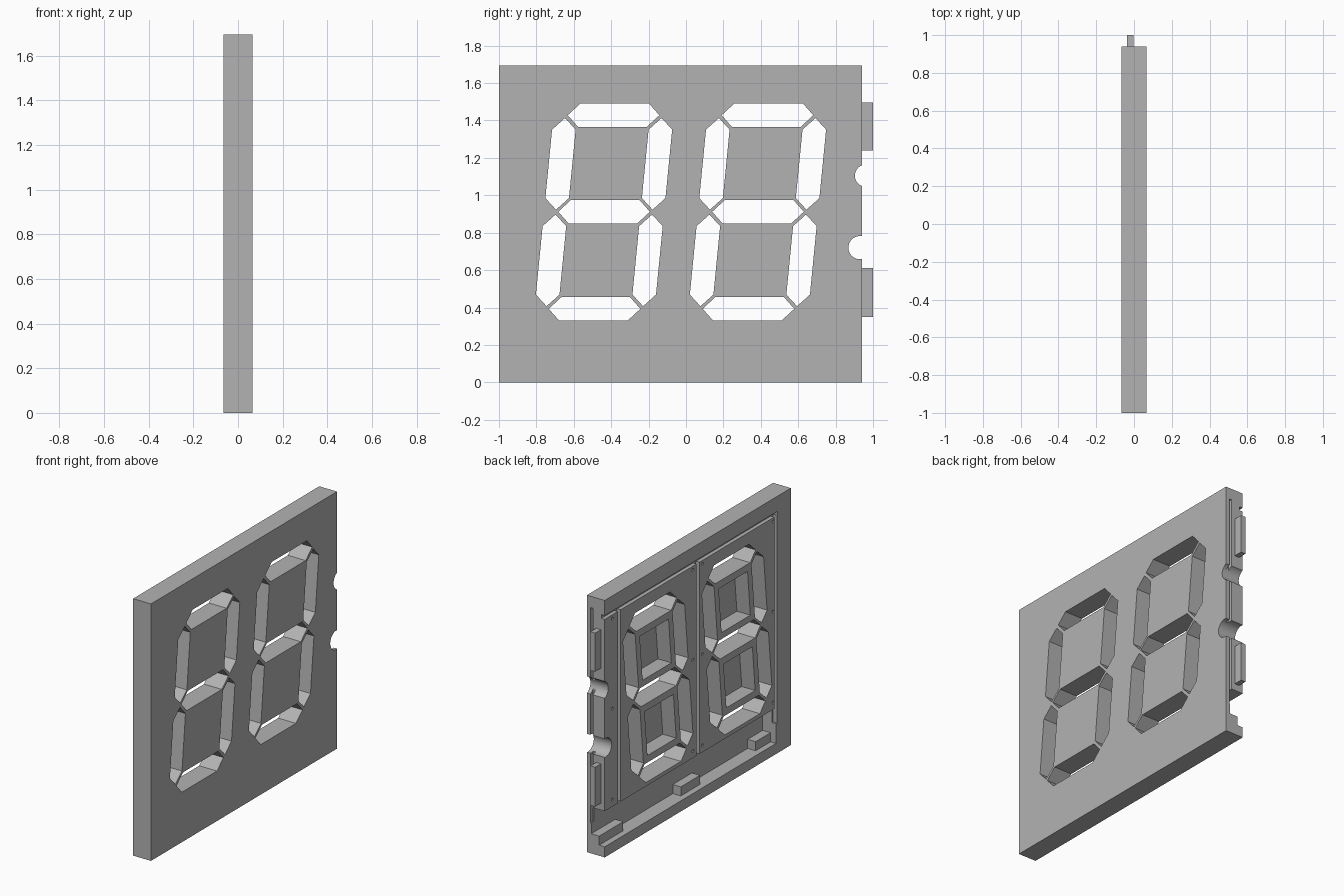
import bpy, bmesh, math

if "Cube" in bpy.data.objects:
    bpy.data.objects.remove(bpy.data.objects["Cube"])

grey = bpy.data.materials.new("light grey plastic")
grey.diffuse_color = (0.45, 0.45, 0.45, 1)
grey.use_nodes = True
grey.node_tree.nodes["Principled BSDF"].inputs["Base Color"].default_value = grey.diffuse_color

BACK, FRONT = -0.065, 0.065      # x of the wired back and the display face
FLOOR = 0.033                    # x of the pocket floors
SHEAR, MID = 0.098, 0.912        # digit slant and middle height
DIGITS = (-0.438, 0.385)         # y centres of the two digits


def make(name, profiles):
    """Extrude (y, z) outlines along x; each entry is (points, x0, x1)."""
    bm = bmesh.new()
    for pts, x0, x1 in profiles:
        a = [bm.verts.new((x0, y, z)) for y, z in pts]
        b = [bm.verts.new((x1, y, z)) for y, z in pts]
        bm.faces.new(a)
        bm.faces.new(b[::-1])
        n = len(a)
        for i in range(n):
            bm.faces.new((a[i], b[i], b[(i + 1) % n], a[(i + 1) % n]))
    bmesh.ops.recalc_face_normals(bm, faces=bm.faces)
    me = bpy.data.meshes.new(name)
    bm.to_mesh(me)
    bm.free()
    me.materials.append(grey)
    ob = bpy.data.objects.new(name, me)
    bpy.context.scene.collection.objects.link(ob)
    return ob


def rect(y0, y1, z0, z1):
    return [(y0, z0), (y1, z0), (y1, z1), (y0, z1)]


def circle(y, z, r, n=24):
    return [(y + r * math.cos(2 * math.pi * i / n), z + r * math.sin(2 * math.pi * i / n))
            for i in range(n)]


def slant(pts, yc, zc):
    return [(yc + y + (z + zc - MID) * SHEAR, z + zc) for y, z in pts]


# seven-segment windows and the hollow islands inside each digit
hexagon = [(-0.245, 0), (-0.183, -0.063), (0.183, -0.063),
           (0.245, 0), (0.183, 0.063), (-0.183, 0.063)]
upright = [(z, y) for y, z in hexagon]
windows, hollows = [], []
for yc in DIGITS:
    for zc in (1.428, MID, 0.393):
        windows.append((slant(hexagon, yc, zc), -0.2, 0.2))
    for zc in (1.168, 0.652):
        for side in (-0.258, 0.258):
            windows.append((slant(upright, yc + side, zc), -0.2, 0.2))
        hollows.append((slant(rect(-0.15, 0.15, -0.15, 0.15), yc, zc), -0.2, FLOOR))

# wiring channel along the bottom, open at the joining edge
channel = [(rect(-0.845, 1.1, 0.07, 0.305), -0.2, FLOOR)]

# shallow grooves: one across the top, three upright
top_groove = [(rect(-0.86, 1.1, 1.57, 1.595), -0.2, BACK + 0.025)]
uprights = [(rect(y - 0.012, y + 0.018, 0.2, 1.593), -0.2, BACK + 0.03)
            for y in (-0.845, -0.035, 0.785)]

# edge slot, cable notches and small screw holes
slot = [(rect(0.91, 1.1, 0.2, 1.62), 0.022, 0.04)]
notches = [(circle(0.963, 1.105, 0.06, 32), -0.2, 0.2),
           (circle(0.93, 0.72, 0.062, 32), -0.2, 0.2)]
screws = [(circle(y, z, 0.01, 10), -0.2, BACK + 0.04)
          for y in (0.86, 0.02, -0.08, -0.815) for z in (1.545, 0.95, 0.35)]

panel = make("display_panel", [(rect(-1, 0.94, 0, 1.695), BACK, FRONT)])
cutters = [make("cutter", p) for p in
           (windows, hollows, channel, top_groove, uprights, slot, notches, screws)]
for c in cutters:
    c.hide_render = True
    mod = panel.modifiers.new("cut", 'BOOLEAN')
    mod.operation, mod.solver, mod.object = 'DIFFERENCE', 'EXACT', c
graph = bpy.context.evaluated_depsgraph_get()
carved = bpy.data.meshes.new_from_object(panel.evaluated_get(graph))
panel.modifiers.clear()
panel.data = carved
carved.materials.clear()
carved.materials.append(grey)
for p in carved.polygons:
    p.material_index = 0
for c in cutters:
    bpy.data.objects.remove(c)

# mounting blocks in the bottom channel
for i, (y0, y1) in enumerate(((-0.85, -0.69), (-0.11, 0.09), (0.69, 0.94))):
    make(f"mounting_block_{i + 1}", [(rect(y0, y1, 0.06, 0.13), -0.025, FLOOR + 0.01)])

# joining tabs on the far edge
for name, z0, z1 in (("lower_tab", 0.35, 0.61), ("upper_tab", 1.24, 1.495)):
    make(name, [(rect(0.92, 1.0, z0, z1), -0.037, -0.003)])
